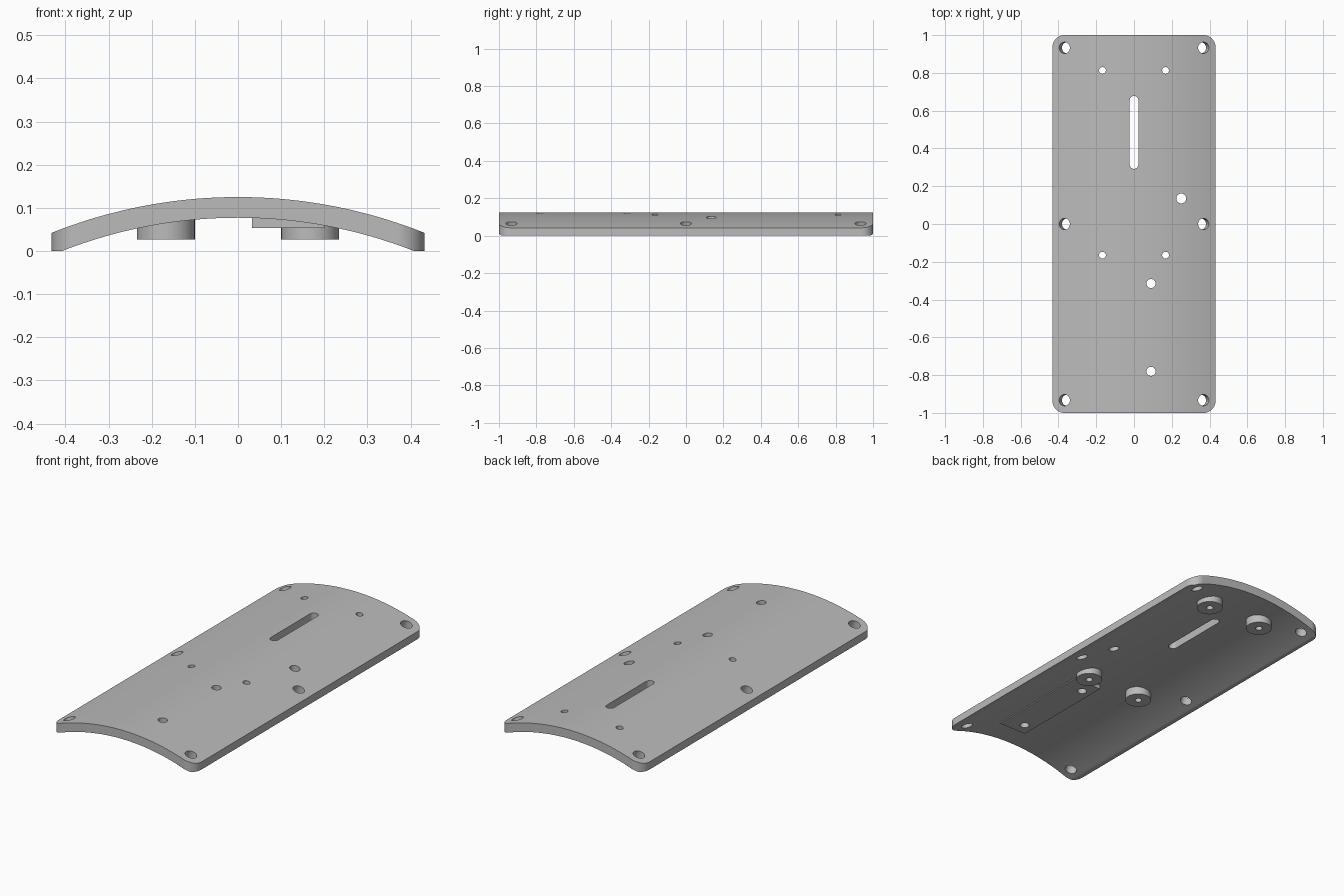
import bpy
import bmesh
from math import sin, cos, pi, asin, sqrt
from mathutils import Matrix, Vector

cube = bpy.data.objects.get("Cube")
if cube:
    bpy.data.objects.remove(cube, do_unlink=True)

HALF_W, HALF_L = 0.432, 1.0
R_OUT, R_IN, AXIS_Z = 1.166, 1.118, -1.041
UP = Matrix.Identity(4)

grey = bpy.data.materials.new("plain grey")
grey.use_nodes = True
grey.diffuse_color = (0.5, 0.5, 0.5, 1)
grey.node_tree.nodes["Principled BSDF"].inputs["Base Color"].default_value = (0.5, 0.5, 0.5, 1)


def prism(name, outline, low, high, frame=UP):
    """Extrude a 2D outline along the local z axis of frame."""
    bm = bmesh.new()
    face = bm.faces.new([bm.verts.new((x, y, low)) for x, y in outline])
    grown = bmesh.ops.extrude_face_region(bm, geom=[face])["geom"]
    top = [v for v in grown if isinstance(v, bmesh.types.BMVert)]
    bmesh.ops.translate(bm, verts=top, vec=(0, 0, high - low))
    bmesh.ops.recalc_face_normals(bm, faces=bm.faces)
    bm.transform(frame)
    mesh = bpy.data.meshes.new(name)
    bm.to_mesh(mesh)
    bm.free()
    mesh.materials.append(grey)
    obj = bpy.data.objects.new(name, mesh)
    bpy.context.collection.objects.link(obj)
    return obj


def rounded(cx, cy, hx, hy, r, steps=12):
    """Rounded rectangle; it becomes a circle or slot when r fills it."""
    pts = []
    for q, (sx, sy) in enumerate([(1, 1), (-1, 1), (-1, -1), (1, -1)]):
        for i in range(steps + 1):
            a = (q + i / steps) * pi / 2
            p = (cx + sx * (hx - r) + r * cos(a), cy + sy * (hy - r) + r * sin(a))
            if not pts or (Vector(p) - Vector(pts[-1])).length > 1e-5:
                pts.append(p)
    if (Vector(pts[0]) - Vector(pts[-1])).length < 1e-5:
        pts.pop()
    return pts


def circle(cx, cy, r, n=40):
    return [(cx + r * cos(2 * pi * i / n), cy + r * sin(2 * pi * i / n)) for i in range(n)]


def arc(r, half, n=48):
    a = asin(half / r)
    return [(r * sin(a * t), AXIS_Z + r * cos(a * t)) for t in (2 * i / n - 1 for i in range(n + 1))]


def combine(target, tool, operation):
    mod = target.modifiers.new(tool.name, "BOOLEAN")
    mod.operation, mod.object, mod.solver = operation, tool, "EXACT"
    bpy.context.view_layer.objects.active = target
    bpy.ops.object.modifier_apply(modifier=mod.name)
    bpy.data.objects.remove(tool, do_unlink=True)


# Arched plate: thick arc with flat feet, trimmed to a rounded rectangle
foot = sqrt(R_IN ** 2 - AXIS_Z ** 2)
section = arc(R_OUT, 0.46) + [(0.46, 0)] + arc(R_IN, foot)[::-1] + [(-0.46, 0)]
along_y = Matrix.Rotation(pi / 2, 4, "X")
plate = prism("arched_plate", section, -1.1, 1.1, along_y)
combine(plate, prism("plate_outline", rounded(0, 0, HALF_W, HALF_L, 0.064), -0.2, 0.4), "INTERSECT")

# Round bosses and rectangular pad on the underside
boss_spots = [(x, y) for x in (-0.167, 0.167) for y in (-0.165, 0.813)]
for x, y in boss_spots:
    combine(plate, prism("boss", circle(x, y, 0.067, 64), 0.027, 0.087), "UNION")
pad = [(0.033, -0.847), (0.2, -0.847), (0.2, -0.237), (0.033, -0.237)]
combine(plate, prism("mounting_pad", pad, 0.053, 0.087), "UNION")

# Vertical holes and the long slot
holes = [(x, y, 0.018) for x, y in boss_spots]
holes += [(0.25, 0.135, 0.026), (0.09, -0.315, 0.024), (0.09, -0.78, 0.024)]
for x, y, r in holes:
    combine(plate, prism("hole_cutter", circle(x, y, r), -0.2, 0.4), "DIFFERENCE")
slot = rounded(0, 0.485, 0.023, 0.193, 0.023)
combine(plate, prism("slot_cutter", slot, -0.2, 0.4), "DIFFERENCE")

# Edge fixing holes, drilled square to the curved face
lean = asin(0.368 / R_OUT)
for side in (-1, 1):
    for y in (-0.933, 0, 0.933):
        frame = Matrix.Translation((0, y, AXIS_Z)) @ Matrix.Rotation(side * lean, 4, "Y")
        cutter = prism("edge_hole_cutter", circle(0, 0, 0.03), R_IN - 0.1, R_OUT + 0.1, frame)
        combine(plate, cutter, "DIFFERENCE")

# Smooth the curves, keep the edges crisp
bpy.ops.object.select_all(action="DESELECT")
plate.select_set(True)
bpy.context.view_layer.objects.active = plate
bpy.ops.object.shade_smooth_by_angle(angle=pi / 7)
